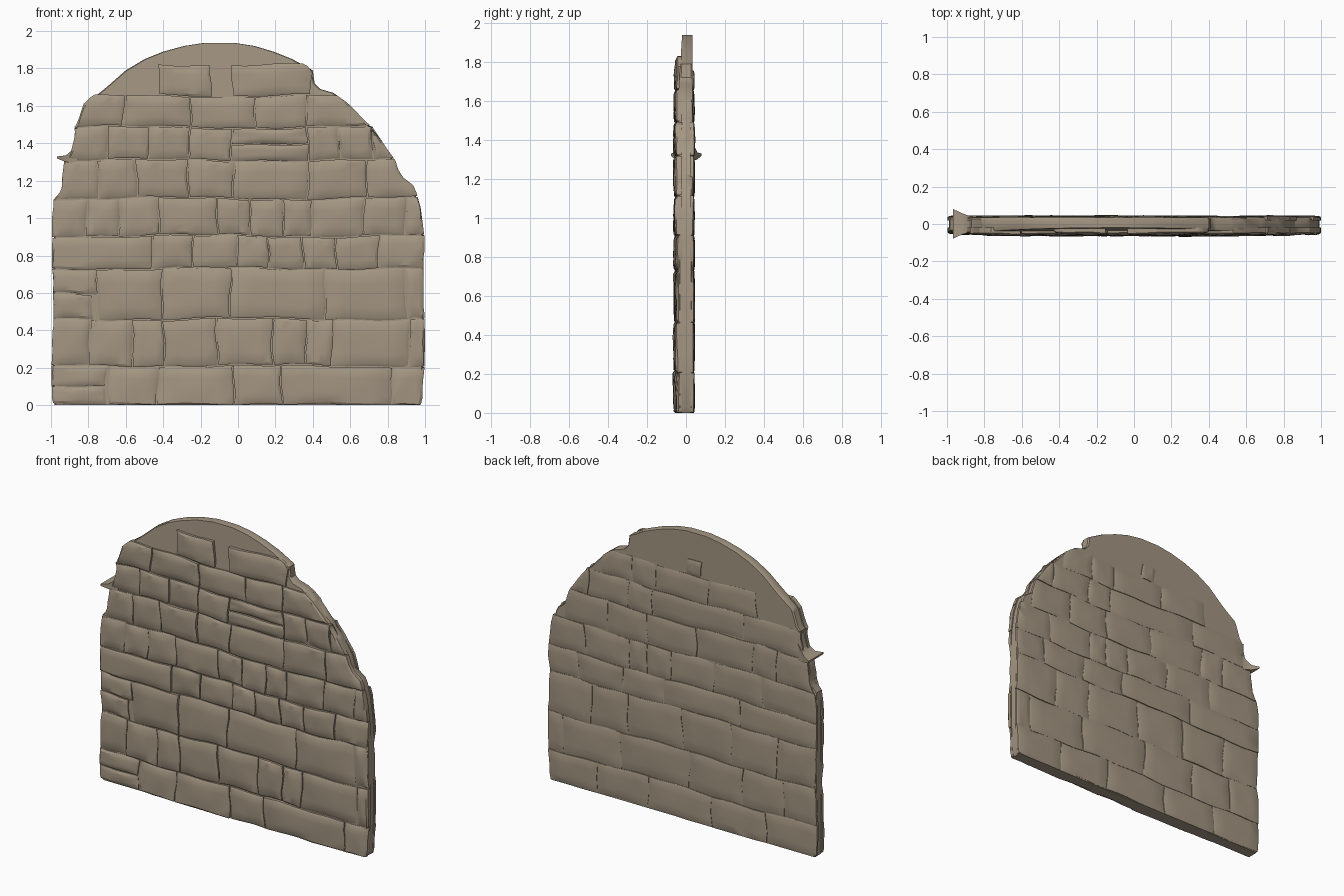
import bpy, bmesh, math, random

if "Cube" in bpy.data.objects:
    bpy.data.objects.remove(bpy.data.objects["Cube"])
random.seed(7)

stone = bpy.data.materials.new("tan stone")
stone.diffuse_color = (0.37, 0.305, 0.225, 1)
stone.use_nodes = True
stone.node_tree.nodes["Principled BSDF"].inputs["Base Color"].default_value = stone.diffuse_color

# Silhouette: height, left edge, right edge
LEVELS = [
    (0.0, -.98, .97), (.03, -.988, .985), (.3, -.988, .993), (.9, -.985, .99),
    (1.05, -.988, .97), (1.10, -.985, .955), (1.14, -.95, .945), (1.17, -.94, .93),
    (1.22, -.94, .86), (1.30, -.93, .835), (1.36, -.885, .80), (1.42, -.87, .765),
    (1.46, -.86, .72), (1.485, -.87, .71), (1.51, -.85, .68), (1.60, -.82, .60),
    (1.62, -.81, .58), (1.67, -.74, .51), (1.69, -.715, .44), (1.72, -.68, .41),
    (1.79, -.60, .40), (1.85, -.50, .29), (1.89, -.40, .19), (1.92, -.29, .09),
    (1.937, -.18, -.02)]


def edges(z):
    """Left and right limit of the wall at height z."""
    z = min(max(z, LEVELS[0][0]), LEVELS[-1][0])
    for a, b in zip(LEVELS, LEVELS[1:]):
        if z <= b[0]:
            t = (z - a[0]) / (b[0] - a[0])
            return a[1] + t * (b[1] - a[1]), a[2] + t * (b[2] - a[2])


def core_front(z):
    return -.040 if z < 1.62 else -.040 + .020 * (z - 1.62) / .317


def finish(name, bm, angle=35):
    bmesh.ops.recalc_face_normals(bm, faces=bm.faces)
    me = bpy.data.meshes.new(name)
    bm.to_mesh(me)
    bm.free()
    me.materials.append(stone)
    ob = bpy.data.objects.new(name, me)
    bpy.context.collection.objects.link(ob)
    bpy.ops.object.select_all(action='DESELECT')
    ob.select_set(True)
    bpy.context.view_layer.objects.active = ob
    bpy.ops.object.shade_smooth_by_angle(angle=math.radians(angle))
    return ob


def loft(bm, rings):
    """Skin closed rings of points and cap both ends."""
    vs = [[bm.verts.new(p) for p in r] for r in rings]
    n = len(vs[0])
    for a, b in zip(vs, vs[1:]):
        for i in range(n):
            bm.faces.new((a[i], a[(i + 1) % n], b[(i + 1) % n], b[i]))
    bm.faces.new(vs[0])
    bm.faces.new(vs[-1])


# Wall core with chamfered rim
bm = bmesh.new()
rings = []
for z, l, r in LEVELS:
    f, b, c = core_front(z), .034, .008
    rings.append([(l, f + c, z), (l + c, f, z), (r - c, f, z), (r, f + c, z),
                  (r, b - c, z), (r - c, b, z), (l + c, b, z), (l, b - c, z)])
loft(bm, rings)
finish("wall_core", bm)

# Brick courses: bottom, top, joint positions
FRONT = [
    (0, .095, [-1, -.70]), (.095, .21, [-1, -.70]),
    (0, .21, [-.69, -.43, -.03, .23, .83, 1]),
    (.21, .46, [-1, -.80, -.57, -.40, -.11, .19, .37, .51, .91, 1]),
    (.46, .60, [-1, -.78]), (.60, .73, [-1, -.75]),
    (.46, .73, [-.75, -.40, -.04, .46, .90, 1]),
    (.73, .905, [-1, -.46, -.25, -.01, .16, .35, .53, .76, 1]),
    (.905, 1.105, [-1, -.81, -.64, -.43, -.11, .07, .25, .40, .67, .89, 1]),
    (1.105, 1.31, [-1, -.75, -.54, -.26, -.02, .37, .68, 1]),
    (1.31, 1.485, [-1, -.69, -.47, -.26, -.04]), (1.31, 1.40, [-.04, .37]),
    (1.40, 1.485, [-.04, .37]), (1.31, 1.485, [.37, .54, .72, 1]),
    (1.485, 1.655, [-1, -.61, -.26, .09, .37, 1]),
    (1.655, 1.825, [-.43, -.14]), (1.655, 1.825, [-.03, .40])]
BACK = [
    (0, .21, [-1, -.62, -.22, .25, .64, 1]),
    (.21, .46, [-1, -.76, -.45, -.05, .46, .88, 1]),
    (.46, .73, [-1, -.70, -.36, .0, .40, .67, 1]),
    (.73, .905, [-1, -.43, .13, .45, .78, 1]),
    (.905, 1.105, [-1, -.60, -.24, .09, .27, .40, .72, 1]),
    (1.105, 1.31, [-1, -.70, -.52, -.10, .26, .55, .87, 1]),
    (1.31, 1.485, [-1, -.45, .22, .40, .70, 1]),
    (1.485, 1.655, [-.55, -.2, .20, .38, .62]),
    (1.655, 1.76, [-.14, -.03])]


def warp(x, z):
    """Shared waviness so that neighbouring joints stay parallel."""
    return (x + .008 * math.sin(9 * z + 4 * x + 1) + .004 * math.sin(31 * z + 7 * x),
            max(0, z + .007 * math.sin(5 * x + 3 * z) + .004 * math.sin(17 * x + 9 * z)))


def brick(bm, x0, x1, z0, z1, front):
    """Closed cushion-like block with a tilted, wavy face."""
    side = -1 if front else 1
    gap = .003 if front else .0015
    z0, z1 = z0 + (gap if z0 > 0 else 0), z1 - gap
    base = random.uniform(-.004, .005)
    tx, tz = random.uniform(-.006, .006), random.uniform(-.006, .006)
    ph = random.uniform(0, 6)
    lm, rm = edges((z0 + z1) / 2)
    w, h = min(x1, rm) - max(x0, lm), z1 - z0
    if w < .04:
        return

    def steps(size, n):
        e = min(.2, .014 / size)
        return [0] + [e + (1 - 2 * e) * i / n for i in range(n + 1)] + [1]

    us, vs = steps(w, 5), steps(h, 4)
    nu, nv = len(us), len(vs)
    grid, under = {}, {}
    for j, v in enumerate(vs):
        z = z0 + h * v
        for i, u in enumerate(us):
            l, r = edges(z)
            xa, xb = max(x0 + gap, l - .005), min(x1 - gap, r + .005)
            x, zz = warp(xa + (xb - xa) * u, z)
            x = min(max(x, l - .008), r + .006)
            rim = i in (0, nu - 1) or j in (0, nv - 1)
            wave = .003 * math.sin(7 * u + ph) * math.sin(5 * v + ph * 2)
            puff = .005 * math.sin(math.pi * u) * math.sin(math.pi * v)
            if front:
                d = .049 + .010 * (1 - x * x) + base + puff + wave
                d += tx * (u - .5) + tz * (v - .5)
                d -= .035 * max(0, zz - 1.62)
            else:
                d = .041 + .6 * (base + wave + puff + tx * (u - .5) + tz * (v - .5))
            if rim:
                d -= .007 if front else .004
            grid[i, j] = bm.verts.new((x, side * d, zz))
            if rim:
                under[i, j] = bm.verts.new((x, side * .02, zz))
    for j in range(nv - 1):
        for i in range(nu - 1):
            bm.faces.new((grid[i, j], grid[i + 1, j], grid[i + 1, j + 1], grid[i, j + 1]))
    loop = [(i, 0) for i in range(nu - 1)] + [(nu - 1, j) for j in range(nv - 1)]
    loop += [(i, nv - 1) for i in range(nu - 1, 0, -1)] + [(0, j) for j in range(nv - 1, 0, -1)]
    for a, b in zip(loop, loop[1:] + loop[:1]):
        bm.faces.new((grid[a], grid[b], under[b], under[a]))
    bm.faces.new([under[k] for k in loop])


for name, rows, is_front in (("front_bricks", FRONT, True), ("back_bricks", BACK, False)):
    bm = bmesh.new()
    for z0, z1, xs in rows:
        for xa, xb in zip(xs, xs[1:]):
            brick(bm, xa, xb, z0, z1, is_front)
    finish(name, bm, 28)

# Flared broken chip on the left edge
bm = bmesh.new()
loft(bm, [[(x, -ya, zl), (x, yb, zl), (x, yb, zh), (x, -ya, zh)] for x, ya, yb, zl, zh in (
    (-.86, .045, .042, 1.29, 1.40), (-.885, .046, .045, 1.295, 1.365),
    (-.92, .056, .058, 1.30, 1.335), (-.967, .078, .080, 1.318, 1.330))])
finish("edge_chip", bm)
